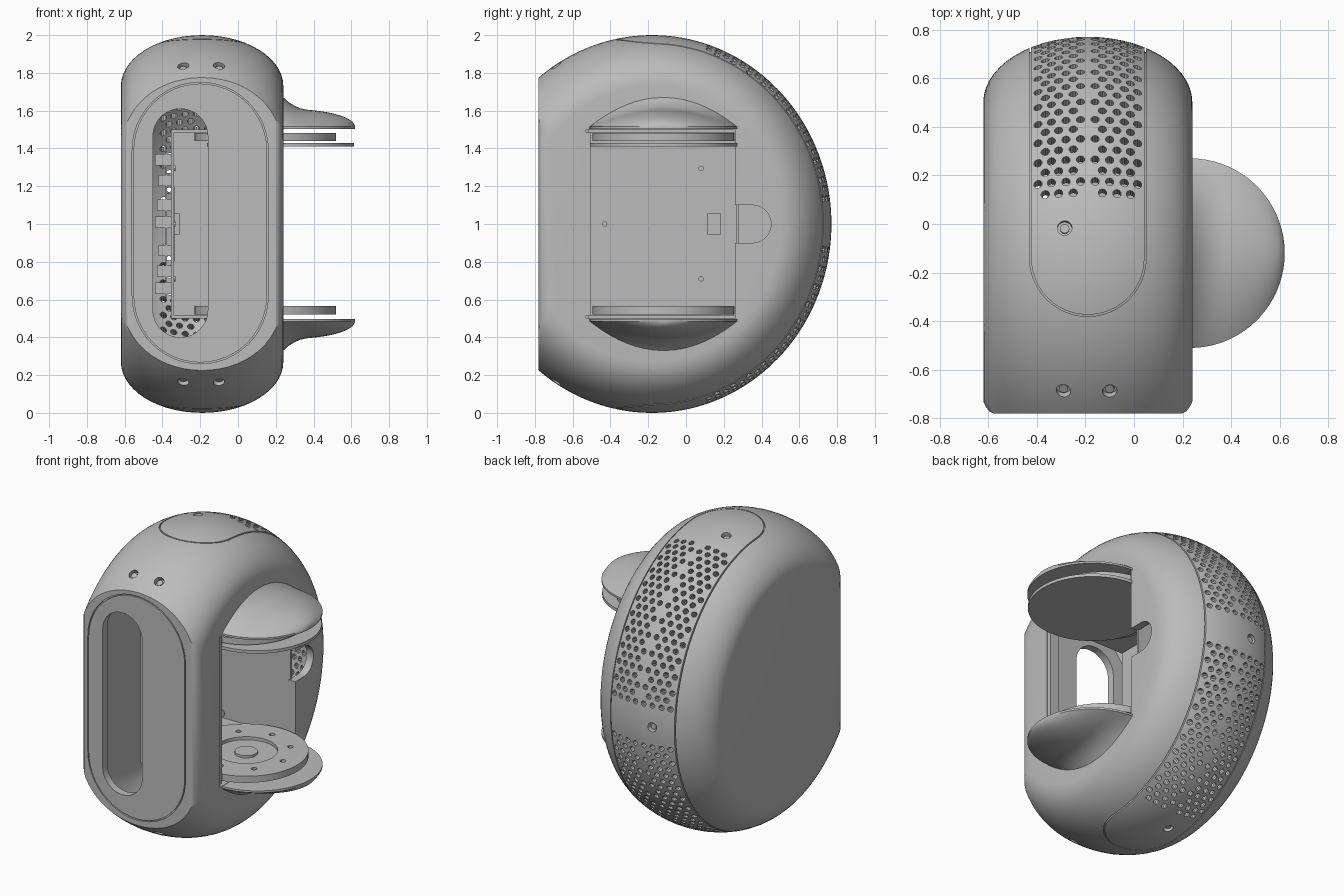
import bpy, bmesh
from math import sin, cos, pi, sqrt, acos, radians
from mathutils import Vector, Matrix

if "Cube" in bpy.data.objects:
    bpy.data.objects.remove(bpy.data.objects["Cube"])

grey = bpy.data.materials.new("plain grey")
grey.use_nodes = True
GREY = (0.5, 0.5, 0.5, 1)
grey.diffuse_color = GREY
grey.node_tree.nodes["Principled BSDF"].inputs["Base Color"].default_value = GREY

CX, CY = -0.19, -0.18      # centre of the rounded housing
FRONT = -0.78


def finish(name, bm):
    bmesh.ops.recalc_face_normals(bm, faces=bm.faces)
    mesh = bpy.data.meshes.new(name)
    bm.to_mesh(mesh)
    bm.free()
    ob = bpy.data.objects.new(name, mesh)
    mesh.materials.append(grey)
    bpy.context.collection.objects.link(ob)
    return ob


def loft(name, rings, closed=False):
    bm = bmesh.new()
    vs = [[bm.verts.new(p) for p in r] for r in rings]
    n = len(vs[0])
    pairs = list(zip(vs, vs[1:]))
    if closed:
        pairs.append((vs[-1], vs[0]))
    else:
        bm.faces.new(vs[0])
        bm.faces.new(vs[-1])
    for a, b in pairs:
        for i in range(n):
            j = (i + 1) % n
            bm.faces.new((a[i], a[j], b[j], b[i]))
    return finish(name, bm)


def box(name, lo, hi):
    return loft(name, [[(x, y, z) for y, z in ((lo[1], lo[2]), (hi[1], lo[2]), (hi[1], hi[2]), (lo[1], hi[2]))]
                       for x in (lo[0], hi[0])])


def add_cyl(bm, at, r, depth, axis, seg=12):
    m = Matrix.Translation(at) @ Vector(axis).to_track_quat('Z', 'Y').to_matrix().to_4x4()
    bmesh.ops.create_cone(bm, cap_ends=True, segments=seg, radius1=r, radius2=r, depth=depth, matrix=m)


def cylinders(name, items, seg=12):
    bm = bmesh.new()
    for at, r, depth, axis in items:
        add_cyl(bm, at, r, depth, axis, seg)
    return finish(name, bm)


def cut(target, cutter):
    m = target.modifiers.new("cut", 'BOOLEAN')
    m.operation, m.solver, m.object = 'DIFFERENCE', 'MANIFOLD', cutter
    bpy.context.view_layer.objects.active = target
    bpy.ops.object.modifier_apply(modifier=m.name)
    bpy.data.objects.remove(cutter)


def stadium(cu, cv, r, half, n=24):
    """Upright rounded slot outline, half = distance from centre to tip."""
    pts = []
    for i in range(2 * n + 2):
        top = i <= n
        a = pi * (i if top else i - 1) / n
        pts.append((cu + r * cos(a), cv + r * sin(a) + (half - r) * (1 if top else -1)))
    return pts


def outline_ring(name, shape, w, lo, hi, place):
    """Thin-walled prism following a slot outline, used for seams."""
    cu, cv, r, half = shape
    outer, inner = stadium(cu, cv, r, half), stadium(cu, cv, r - w, half - w)
    return loft(name, [[place(u, v, d) for u, v in pts]
                       for pts, d in ((outer, lo), (outer, hi), (inner, hi), (inner, lo))], closed=True)


def housing(name, inset=0.0):
    """Flattened round body with a flat front, built from slices along x."""
    rings = []
    for k in range(29):
        t = -pi / 2 + pi * k / 28
        s, d = sin(t), 0.27 * (1 - cos(t)) + inset
        ry, rz = 0.95 - d, 1 - d
        f = FRONT + inset + 0.05 * max(0, (abs(s) - 0.9) / 0.1) ** 2
        end = acos((f - CY) / ry)
        rings.append([(CX + (0.43 - inset) * s, CY + ry * cos(a), 1 + rz * sin(a))
                      for a in (end * (2 * i / 96 - 1) for i in range(97))])
    return loft(name, rings)


def on_skin(x, deg):
    """Point and outward direction on the housing, angle measured from the top to the back."""
    d = 0.27 * (1 - sqrt(1 - ((x - CX) / 0.43) ** 2))
    a = radians(deg)
    return (Vector((x, CY + (0.95 - d) * sin(a), 1 + (1 - d) * cos(a))),
            Vector((0, sin(a) / 0.95, cos(a))).normalized())


def rounded_x(u, v, d):
    return (d, u, v)


# Hollow housing
body = housing("housing")
cut(body, housing("cavity", 0.05))

# Seam of the wrap-around cover and of the front panel
seam = outline_ring("seam", (CX, 0.5, 0.24, 0.88), 0.007, -0.1, 2.1, lambda u, v, d: (u, v, d))
cut(seam, housing("seam_core", 0.014))
cut(body, seam)
cut(body, outline_ring("panel_seam", (-0.2, 1.005, 0.36, 0.745), 0.007, -0.9, FRONT + 0.012,
                       lambda u, v, d: (u, d, v)))

# Front window, side opening and thumb notch
cut(body, loft("window", [[(u, y, v) for u, v in stadium(-0.305, 1.005, 0.145, 0.605)] for y in (-0.9, -0.6)]))
cut(body, box("opening", (0.1, -0.53, 0.5), (0.4, 0.26, 1.5)))
cut(body, loft("notch", [[(x, 0.28 + v, 1 + u) for u, v in stadium(0, 0, 0.1, 0.17)] for x in (0.1, 0.4)]))

# Perforated cover
holes = []
for row in range(22):
    offsets = (0.03, 0.09, 0.15, 0.205) if row % 2 else (0.06, 0.12, 0.175)
    for off in offsets:
        for side in (-1, 1):
            for deg in (19 + 3 * row, 161 - 3 * row):
                p, n = on_skin(CX + side * off, deg)
                holes.append((p, 0.0175, 0.16, n))
cut(body, cylinders("perforations", holes, 10))

# Countersunk screws
spots = [on_skin(x, d) for x in (-0.29, -0.1) for d in (-32.5, 212.5)]
spots += [on_skin(-0.285, d) for d in (10, 90, 170)]
cut(body, cylinders("screw_sinks", [(p, 0.03, 0.06, n) for p, n in spots], 20))
cylinders("screws", [(p - n * 0.03, 0.019, 0.03, n) for p, n in spots], 16)


# Flared hoods above and below the opening
def hood(name, sign):
    rings = []
    for k in range(21):
        x = 0.2 + 0.419 * sin(pi / 2 * k / 20)
        w = 0.39 * sqrt(max(0.0001, 1 - (max(x - 0.23, 0) / 0.39) ** 2))
        q = (x - 0.2) / 0.419
        h = 0.095 * sqrt(max(0, 1 - q ** 2.4)) + 0.105 * max(0, 1 - q / 0.42) ** 2.2
        ring = [(-w, 0.502)]
        ring += [(w * c, 0.515 + h * (1 - c * c)) for c in (-cos(pi * i / 24) for i in range(25))]
        ring.append((w, 0.502))
        rings.append([(x, -0.12 + y, 1 + sign * z) for y, z in ring])
    return loft(name, rings)


hood("upper_hood", 1)
hood("lower_hood", -1)


# Round platforms
def disc(name, x, r, z0, z1):
    return cylinders(name, [((x, -0.12, (z0 + z1) / 2), r, z1 - z0, (0, 0, 1))], 64)


disc("upper_disc", 0.145, 0.375, 1.44, 1.482)
disc("upper_plate", 0.225, 0.39, 1.41, 1.43)
turntable = disc("turntable", 0.145, 0.375, 0.522, 0.566)
cut(turntable, disc("recess", 0.145, 0.19, 0.545, 0.6))
cut(turntable, cylinders("bolt_holes", [((0.145 + 0.27 * cos(a), -0.12 + 0.27 * sin(a), 0.57), 0.018, 0.04, (0, 0, 1))
                                        for a in (pi * i / 4 for i in range(8))]))
cylinders("turntable_hub", [((0.145, -0.12, 0.55), 0.07, 0.02, (0, 0, 1))], 32)

# Chamber inside the housing
box("chamber_panel", (-0.355, -0.52, 0.5), (-0.34, 0.27, 1.5))
box("chamber_back", (-0.34, 0.265, 0.5), (0.2, 0.28, 1.5))
for name, z in (("chamber_ceiling", 1.485), ("chamber_floor", 0.5)):
    box(name, (-0.34, -0.52, z), (0.2, 0.27, z + 0.015))
box("chamber_lip", (0.17, -0.53, 0.515), (0.235, -0.505, 1.485))
box("chamber_sensor", (-0.34, 0.115, 0.945), (-0.31, 0.185, 1.055))
outline_ring("round_port", (-0.12, 1, 0.195, 0.195), 0.006, -0.34, -0.335, rounded_x)
cylinders("panel_screws", [((-0.337, y, z), 0.014, 0.012, (1, 0, 0))
                           for y, z in ((0.08, 1.295), (0.08, 0.71), (-0.43, 1.0))])
cylinders("back_screws", [((-0.305, 0.262, z), 0.022, 0.008, (0, 1, 0)) for z in (0.545, 1.46)], 16)

# Circuit board and components behind the panel
box("circuit_board", (-0.385, -0.25, 0.6), (-0.375, 0.2, 1.4))
for i, z in enumerate((0.63, 0.72, 0.83, 0.98, 1.07, 1.2, 1.31)):
    box("component_%d" % (i + 1), (-0.44 + 0.01 * (i % 3), -0.25, z), (-0.355, -0.1, z + 0.06))

# Soft shading with crisp edges
bpy.ops.object.select_all(action='DESELECT')
for ob in bpy.context.collection.objects:
    if ob.type == 'MESH':
        ob.select_set(True)
bpy.context.view_layer.objects.active = body
bpy.ops.object.shade_smooth_by_angle(angle=radians(30))
